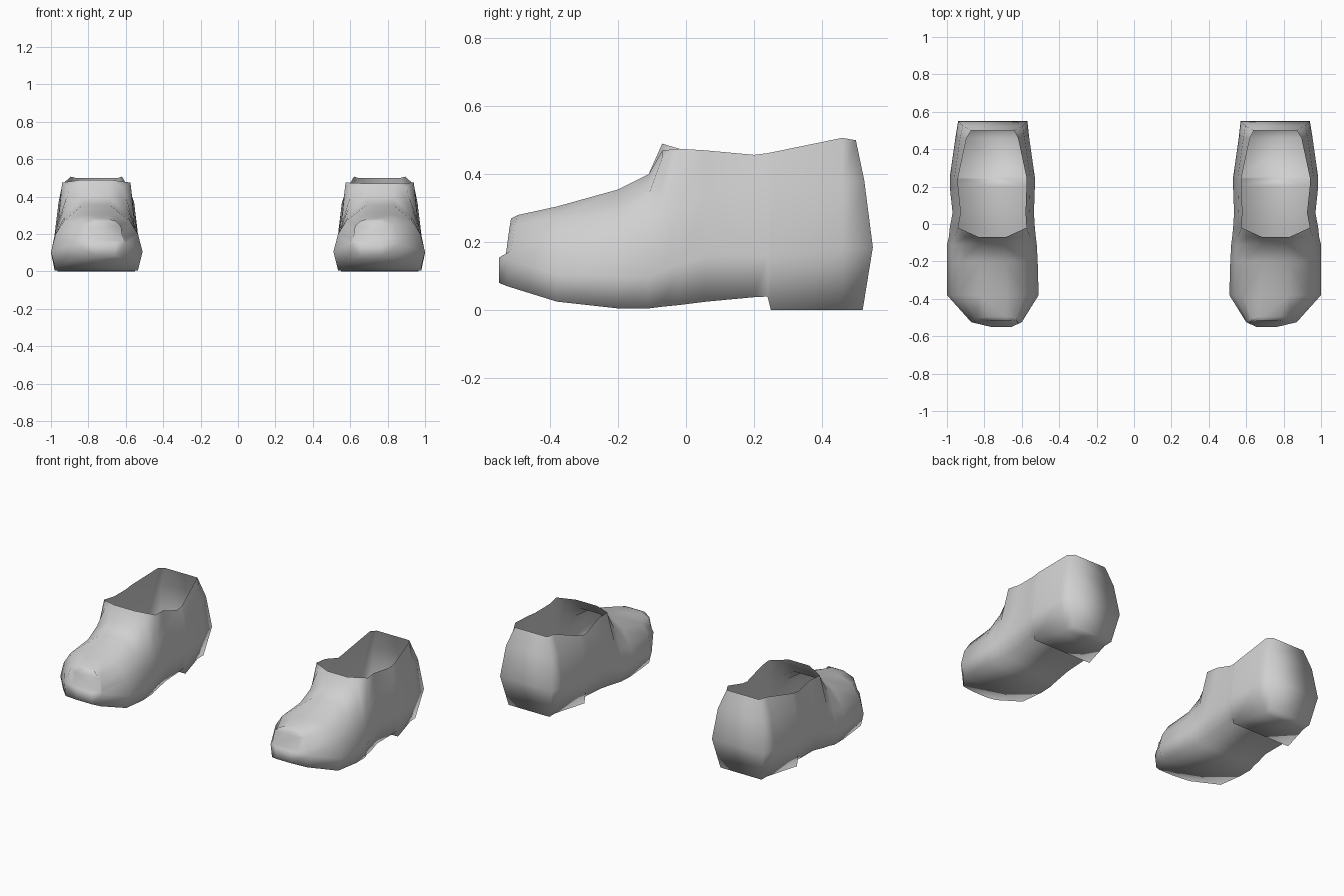
import bpy, bmesh, math

default_cube = bpy.data.objects.get("Cube")
if default_cube:
    bpy.data.objects.remove(default_cube, do_unlink=True)

# One plain grey material for both shoes
grey = bpy.data.materials.new("light_grey")
grey.use_nodes = True
colour = (0.63, 0.63, 0.63, 1)
grey.diffuse_color = colour
grey.node_tree.nodes["Principled BSDF"].inputs["Base Color"].default_value = colour

# How far each level of a cross-section sits inside the sole edge:
# bottom, sole edge, shoulder, rim, crest
INSETS = {
    "toe": (0.0, 0.0, -0.04, -0.03, 0.0),
    "tip": (0.01, 0.0, 0.01, 0.03, 0.09),
    "vamp": (0.02, 0.0, 0.025, 0.07, 0.17),
    "throat": (0.02, 0.0, 0.03, 0.09, 0.16),
    "opening": (0.02, 0.0, 0.025, 0.045),
    "ankle": (0.02, 0.0, 0.025, 0.045),
    "heel": (0.05, 0.0, 0.025, 0.06),
    "back": (0.04, 0.0, 0.025, 0.07),
}
# Forward or backward lean of the end sections, per level
LEAN = {
    "toe": (0.0, 0.0, 0.02, 0.03, 0.035),
    "tip": (0.0, 0.0, 0.01, 0.02, 0.03),
    "back": (0.02, 0.05, 0.025, 0.0),
}
# The collar dips on the inner side of the ankle
INNER_DIP = {"ankle": 0.035}


def sections(throat):
    """Zone, y, inner x, outer x, then heights; open sections have no crest."""
    return [
        ("toe", -0.55, 0.655, 0.765, 0.08, 0.155, 0.165, 0.24, 0.27),
        ("tip", -0.525, 0.60, 0.87, 0.07, 0.15, 0.175, 0.25, 0.28),
        ("vamp", -0.38, 0.51, 1.0, 0.025, 0.105, 0.20, 0.27, 0.305),
        ("vamp", -0.2, 0.515, 1.0, 0.005, 0.10, 0.20, 0.29, 0.355),
        ("vamp", -0.11, 0.52, 1.0, 0.005, 0.10, 0.22, 0.34, 0.40),
        ("throat", -0.07, 0.525, 0.99, 0.01, 0.115, 0.26, 0.45, throat),
        ("opening", -0.02, 0.53, 0.985, 0.015, 0.135, 0.30, 0.475),
        ("opening", 0.06, 0.535, 0.97, 0.025, 0.16, 0.34, 0.47),
        ("ankle", 0.2, 0.53, 0.985, 0.038, 0.16, 0.36, 0.457),
        ("ankle", 0.24, 0.53, 0.985, 0.04, 0.16, 0.365, 0.462),
        ("ankle", 0.25, 0.53, 0.985, 0.0, 0.16, 0.365, 0.464),
        ("heel", 0.46, 0.56, 0.955, 0.0, 0.18, 0.38, 0.507),
        ("back", 0.5, 0.57, 0.94, 0.0, 0.185, 0.38, 0.5),
    ]


def make_shoe(name, side, throat):
    bm = bmesh.new()
    rows = []
    for zone, y, inner, outer, *heights in sections(throat):
        levels = list(zip(INSETS[zone], LEAN.get(zone, (0,) * 5), heights))
        inside = [bm.verts.new((side * (inner + i), y + l, z)) for i, l, z in levels]
        outside = [bm.verts.new((side * (outer - i), y + l, z)) for i, l, z in levels]
        inside[3].co.z -= INNER_DIP.get(zone, 0)
        rows.append((inside, outside))
    # Walls and sole between neighbouring sections, and the top where it is closed
    for (in_a, out_a), (in_b, out_b) in zip(rows, rows[1:]):
        shared = min(len(in_a), len(in_b))
        for a, b in ((in_a, in_b), (out_a, out_b)):
            for k in range(shared - 1):
                bm.faces.new((a[k], a[k + 1], b[k + 1], b[k]))
        bm.faces.new((in_a[0], out_a[0], out_b[0], in_b[0]))
        if shared == 5:
            bm.faces.new((in_a[4], out_a[4], out_b[4], in_b[4]))
        elif len(in_a) == 5:
            # Front corners of the collar
            for a, b in ((in_a, in_b), (out_a, out_b)):
                bm.faces.new((a[3], a[4], b[3]))
    # Toe and heel ends
    for inside, outside in (rows[0], rows[-1]):
        for k in range(len(inside) - 1):
            bm.faces.new((inside[k], inside[k + 1], outside[k + 1], outside[k]))
    bmesh.ops.recalc_face_normals(bm, faces=bm.faces)
    # An open shell: make sure the sole faces down
    bm.faces.ensure_lookup_table()
    sole = min(bm.faces, key=lambda f: f.calc_center_median().z)
    if sole.normal.z > 0:
        bmesh.ops.reverse_faces(bm, faces=bm.faces)
    mesh = bpy.data.meshes.new(name)
    bm.to_mesh(mesh)
    bm.free()
    mesh.materials.append(grey)
    shoe = bpy.data.objects.new(name, mesh)
    bpy.context.collection.objects.link(shoe)
    bpy.ops.object.select_all(action="DESELECT")
    shoe.select_set(True)
    bpy.context.view_layer.objects.active = shoe
    bpy.ops.object.shade_smooth_by_angle(angle=math.radians(95))


# The pair: the left throat dips slightly lower
make_shoe("right_shoe", -1, 0.49)
make_shoe("left_shoe", 1, 0.47)
